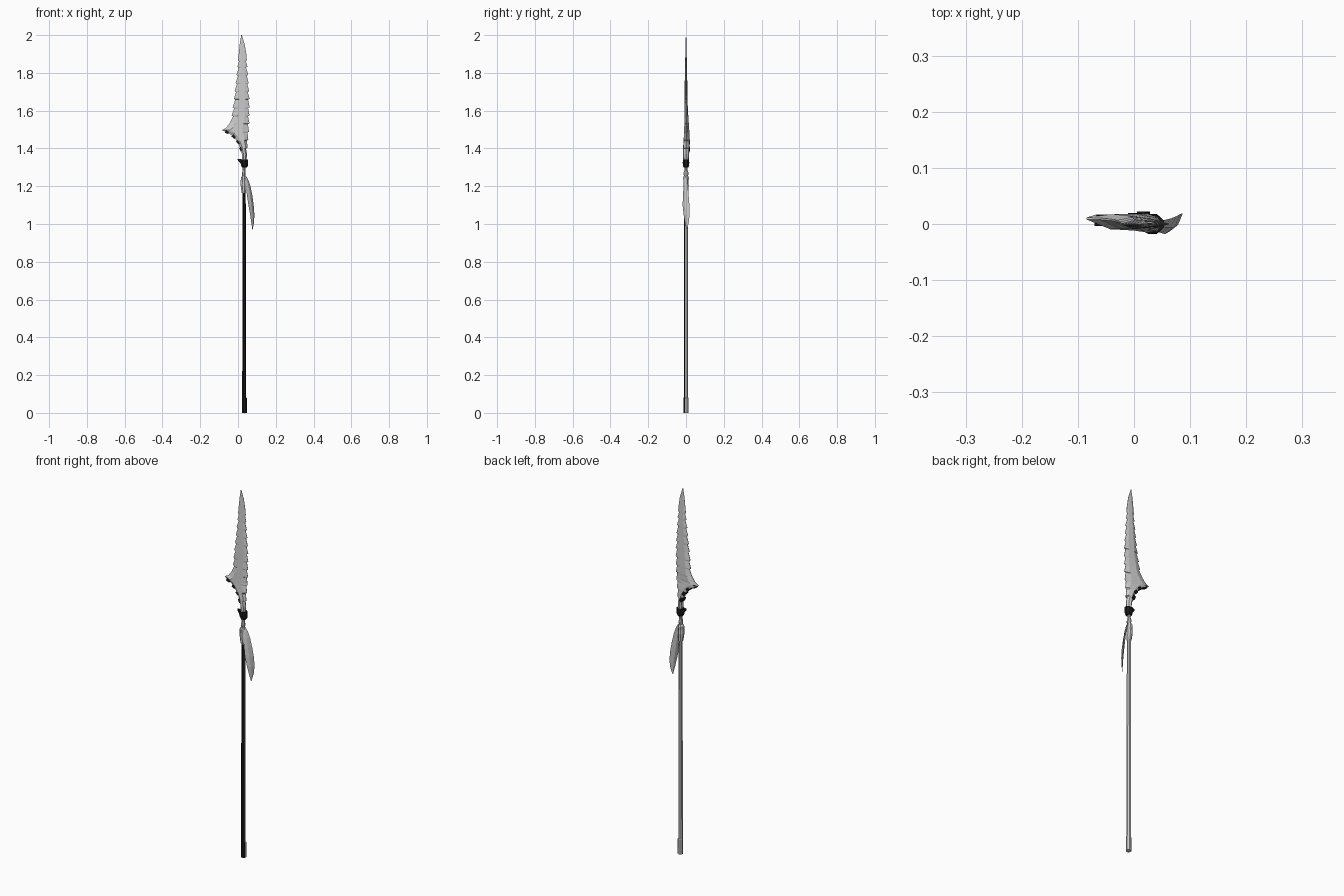
import bpy, bmesh, math
from mathutils import Vector

if "Cube" in bpy.data.objects:
    bpy.data.objects.remove(bpy.data.objects["Cube"])

black = bpy.data.materials.new("black")
black.diffuse_color = (0.01, 0.01, 0.01, 1)
black.use_nodes = True
black.node_tree.nodes["Principled BSDF"].inputs["Base Color"].default_value = black.diffuse_color
grey = bpy.data.materials.new("grey")
grey.diffuse_color = (0.6, 0.6, 0.6, 1)
grey.use_nodes = True
grey.node_tree.nodes["Principled BSDF"].inputs["Base Color"].default_value = grey.diffuse_color


def loft(name, rings, mat=None):
    """Skin equal-length rings of points and cap both ends."""
    bm = bmesh.new()
    vs = [[bm.verts.new(p) for p in r] for r in rings]
    n = len(rings[0])
    for a, b in zip(vs, vs[1:]):
        for i in range(n):
            j = (i + 1) % n
            bm.faces.new((a[i], a[j], b[j], b[i]))
    bm.faces.new(vs[0][::-1])
    bm.faces.new(vs[-1])
    bmesh.ops.recalc_face_normals(bm, faces=bm.faces)
    me = bpy.data.meshes.new(name)
    bm.to_mesh(me)
    bm.free()
    ob = bpy.data.objects.new(name, me)
    bpy.context.collection.objects.link(ob)
    if mat:
        me.materials.append(mat)
    return ob


def lathe(name, rows, n=8, mat=None):
    """rows: (z, centre x, radius x, radius y)"""
    return loft(name, [[(cx + rx * math.cos(math.tau * (i + .5) / n),
                         ry * math.sin(math.tau * (i + .5) / n), z)
                        for i in range(n)] for z, cx, rx, ry in rows], mat)


def interp(table, z):
    for (z0, v0), (z1, v1) in zip(table, table[1:]):
        if z <= z1:
            return v0 + (v1 - v0) * max(0, z - z0) / (z1 - z0)
    return table[-1][1]


# shaft with a slightly thicker butt, dark on the front side
shaft = lathe("shaft", [(0, .034, .014, .014), (.08, .034, .0135, .0135),
                        (.082, .033, .0115, .012), (.6, .033, .011, .012),
                        (1.17, .032, .0095, .011)])
shaft.data.materials.append(grey)
shaft.data.materials.append(black)
for f in shaft.data.polygons:
    f.material_index = 1 if f.normal.y < -.2 else 0

# bare neck and the knotted binding that holds the hook
lathe("neck", [(1.15, .031, .008, .009), (1.32, .031, .008, .009)])
lathe("binding", [(1.165, .031, .012, .013), (1.185, .030, .015, .014),
                  (1.205, .028, .015, .016), (1.225, .029, .016, .014),
                  (1.245, .028, .014, .017), (1.255, .031, .010, .012),
                  (1.27, .031, .010, .015), (1.285, .031, .008, .009)])

# flared collar with a small spur
lathe("collar", [(1.3, .034, .015, .014), (1.31, .034, .020, .018),
                 (1.325, .033, .021, .019), (1.342, .031, .024, .017)], mat=black)
loft("collar_spur", [[(.02, -.009, 1.345), (.02, .009, 1.345),
                      (.018, .009, 1.315), (.018, -.009, 1.315)],
                     [(-.002, -.003, 1.345), (-.002, .003, 1.345),
                      (-.001, .003, 1.337), (-.001, -.003, 1.337)]], black)

# serrated blade: left and right outlines over height
left = [(1.32, .024), (1.37, .021), (1.4, .013), (1.43, .0), (1.46, -.022),
        (1.48, -.048), (1.497, -.085), (1.51, -.062), (1.535, -.043),
        (1.57, -.034), (1.71, -.017), (1.86, .000), (1.95, .009), (2.0, .017)]
right = [(1.32, .043), (1.4, .051), (1.53, .061), (1.66, .062),
         (1.79, .054), (1.9, .044), (1.95, .036), (2.0, .020)]
thick = [(1.32, .015), (1.4, .017), (1.48, .014), (1.6, .009), (1.8, .006), (2.0, .001)]
heights = {z for z, _ in left + right}
pitch, notch = .043, .006
for k in range(13):
    heights |= {1.36 + k * pitch, 1.36 + k * pitch - notch}


def tooth(z, lo, hi):
    """Depth cut from the edge; barbs point downwards."""
    if not lo < z < hi:
        return 0
    t = ((z - 1.36) / pitch + 1e-4) % 1
    return .008 * t if t < 1 - notch / pitch - .01 else .008


rings = []
for z in sorted(heights):
    l = interp(left, z) + tooth(z, 1.55, 1.87)
    r = interp(right, z) - tooth(z, 1.38, 1.87)
    t = interp(thick, z)
    w = r - l
    ye = .010 * max(0, 1 - abs(z - 1.5) / .15)
    e = t * (.55 if z < 1.49 else .12)
    rings.append([(l, ye - e, z), (l + .3 * w, ye * .4 - t, z),
                  (l + .75 * w, -t * .75, z), (r, -.0008, z),
                  (r, .0008, z), (l + .75 * w, t * .75, z),
                  (l + .3 * w, ye * .4 + t, z), (l, ye + e, z)])
loft("blade", rings)

# dark bands along the curved lower edge of the blade
for k, (x, z, a) in enumerate([(-.058, 1.487, .35), (-.022, 1.463, .65),
                               (.002, 1.434, .85), (.017, 1.397, 1.15)]):
    d = Vector((math.cos(a), 0, -math.sin(a))) * .010
    u = Vector((math.sin(a), 0, math.cos(a))) * .008
    c = Vector((x, .006, z))
    h = Vector((0, .010 + .002 * k, 0))
    loft("edge_band_%d" % k, [[c - d - u + s * h, c + d - u + s * h,
                               c + d + u + s * h, c - d + u + s * h] for s in (-1, 1)], black)

# curved hook hanging from the binding, turned diagonally
# rows: z, inner x, inner y, outer x, outer y
hook = [(1.255, .033, -.006, .042, .004), (1.235, .036, -.010, .054, .007),
        (1.20, .041, -.013, .066, .010), (1.15, .048, -.016, .076, .014),
        (1.10, .055, -.018, .083, .018), (1.05, .064, -.013, .087, .019),
        (1.01, .070, -.006, .085, .015), (.97, .076, .003, .078, .006)]
rings = []
for z, xi, yi, xo, yo in hook:
    a, b = Vector((xi, yi, z)), Vector((xo, yo, z))
    n = Vector((b.y - a.y, a.x - b.x, 0)) * .13
    m = a.lerp(b, .45)
    rings.append([a, m + n, b, m - n])
loft("hook", rings)
